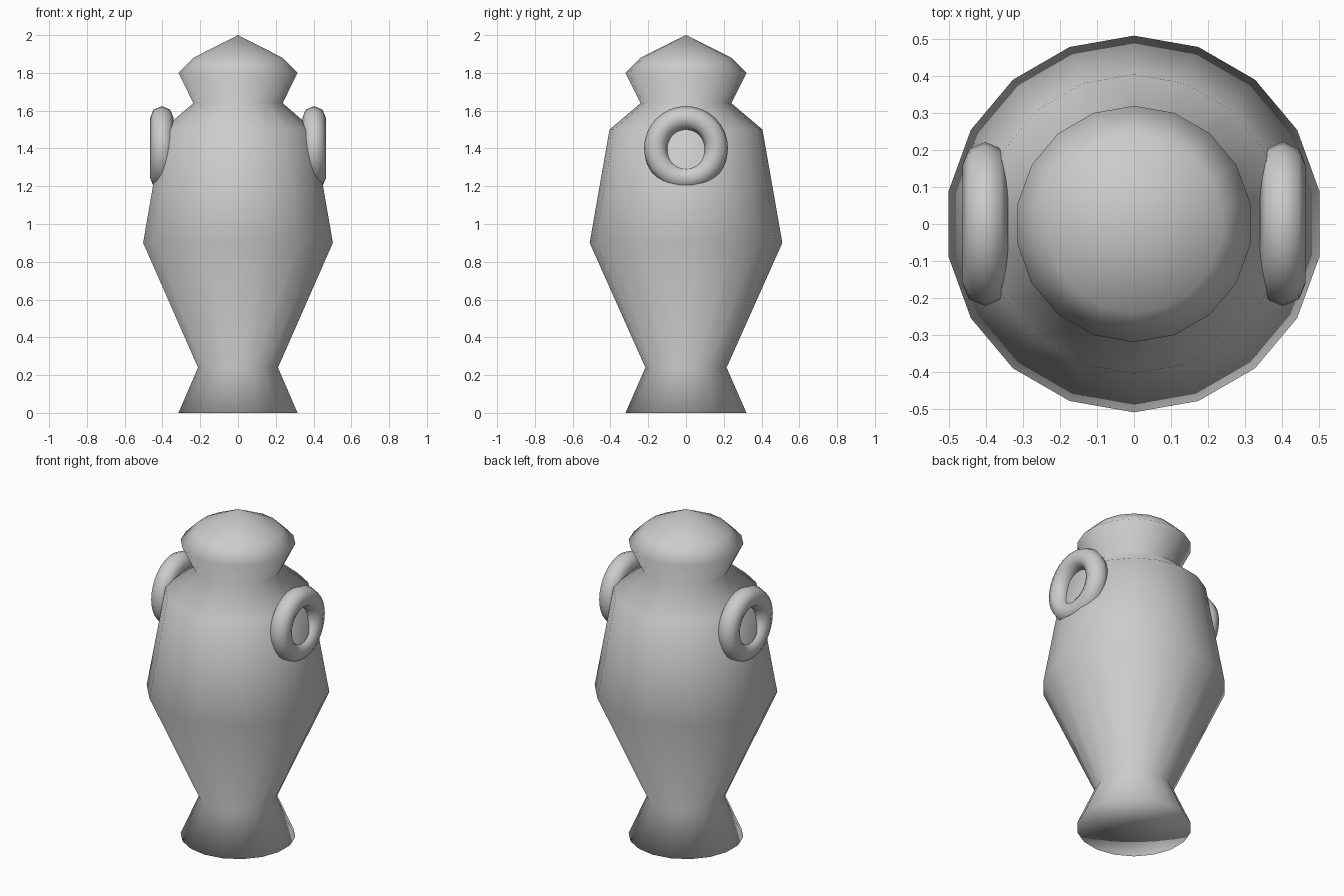
import bpy
import bmesh
from math import pi, radians
from mathutils import Matrix

cube = bpy.data.objects.get("Cube")
if cube:
    bpy.data.objects.remove(cube, do_unlink=True)

clay = bpy.data.materials.new("grey clay")
clay.use_nodes = True
GREY = (0.6, 0.6, 0.6, 1.0)
clay.diffuse_color = GREY
clay.node_tree.nodes["Principled BSDF"].inputs["Base Color"].default_value = GREY


def finish(obj):
    obj.data.materials.append(clay)
    for face in obj.data.polygons:
        face.use_smooth = True


def lathe(name, profile, sides):
    """Turn a radius/height profile about z, starting on the front axis."""
    bm = bmesh.new()
    verts = [bm.verts.new((0, -r, z)) for r, z in profile]
    edges = [bm.edges.new(pair) for pair in zip(verts, verts[1:])]
    bmesh.ops.spin(bm, geom=verts + edges, cent=(0, 0, 0), axis=(0, 0, 1),
                   angle=2 * pi, steps=sides, use_merge=True)
    bmesh.ops.remove_doubles(bm, verts=bm.verts[:], dist=0.0005)
    # With an even side count, rotate so a corner also lies on the back axis
    bmesh.ops.recalc_face_normals(bm, faces=bm.faces[:])
    mesh = bpy.data.meshes.new(name)
    bm.to_mesh(mesh)
    bm.free()
    obj = bpy.data.objects.new(name, mesh)
    bpy.context.collection.objects.link(obj)
    finish(obj)


# Flared foot, swelling body, shoulder, neck, rim and pointed lid
lathe("urn_body", [(0, 0), (0.32, 0), (0.215, 0.24), (0.51, 0.9),
                   (0.405, 1.5), (0.24, 1.64), (0.32, 1.8),
                   (0.24, 1.88), (0, 2.0)], 18)

# Ring handles half sunk into the shoulders
for side, name in ((1, "left_handle"), (-1, "right_handle")):
    bpy.ops.mesh.primitive_torus_add(
        major_radius=0.16, minor_radius=0.062, major_segments=32,
        minor_segments=8, location=(side * 0.403, 0, 1.402),
        rotation=(0, radians(90), 0))
    handle = bpy.context.object
    handle.name = name
    finish(handle)
